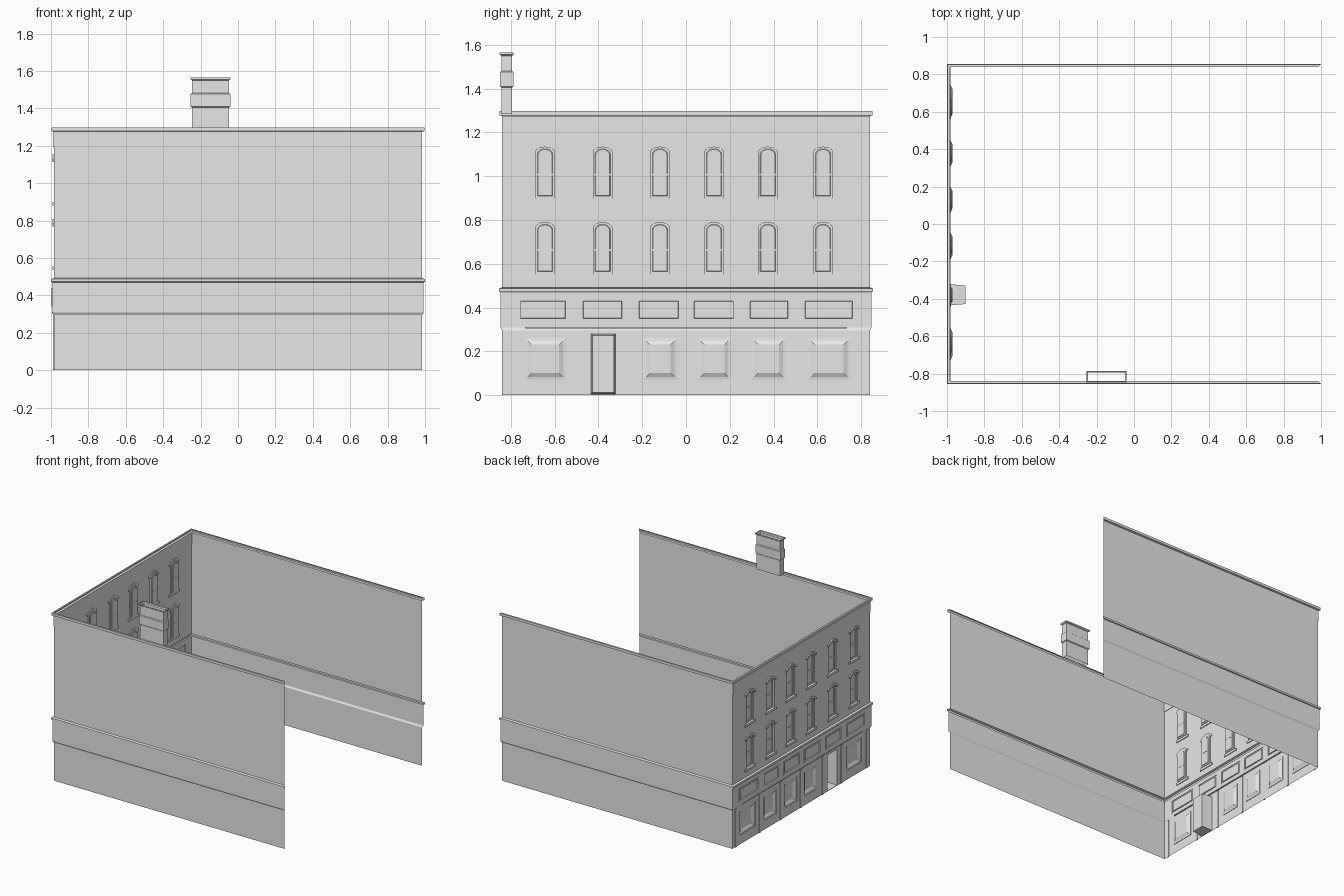
import bpy, bmesh, math
from mathutils import Vector

if "Cube" in bpy.data.objects:
    bpy.data.objects.remove(bpy.data.objects["Cube"])

HX, HY = 0.985, 0.84          # half size of the wall rectangle

GREY = bpy.data.materials.new("plain_grey")
GREY.use_nodes = True
GREY.diffuse_color = (0.8, 0.8, 0.8, 1)
GREY.node_tree.nodes["Principled BSDF"].inputs["Base Color"].default_value = (0.8, 0.8, 0.8, 1)


def finish(name, bm):
    me = bpy.data.meshes.new(name)
    bm.to_mesh(me)
    bm.free()
    me.materials.append(GREY)
    ob = bpy.data.objects.new(name, me)
    bpy.context.collection.objects.link(ob)
    return ob


def facade_point(d, y, z):
    """Point on the street facade, d measured outwards."""
    return Vector((-HX - d, y, z))


def bridge(bm, a, b):
    for i in range(len(a)):
        j = (i + 1) % len(a)
        bm.faces.new((a[i], a[j], b[j], b[i]))


def rect(y0, y1, z0, z1):
    def outline(inset):
        a, b, c, d = y0 + inset, y1 - inset, z0 + inset, z1 - inset
        return [(b, c), (a, c), (a, d), (b, d)]
    return outline


def arched(yc, half, z0, spring, rise):
    def outline(inset):
        w, low = half - inset, z0 + inset
        top = [(yc - w * math.cos(math.pi * k / 8),
                spring - inset + rise * math.sin(math.pi * k / 8)) for k in range(9)]
        return [(yc + w, low), (yc - w, low)] + top
    return outline


def wall_panel(name, d, z0, z1, openings):
    """Flat facade sheet with openings; each opening is (outline, [(inset, depth), ...])."""
    bm = bmesh.new()

    def ring(points, depth):
        return [bm.verts.new(facade_point(depth, y, z)) for y, z in points]

    def edges(vs):
        return [bm.edges.new((vs[i], vs[(i + 1) % len(vs)])) for i in range(len(vs))]

    side = HY + d
    border = edges(ring(rect(-side, side, z0, z1)(0), d))
    rims = []
    for outline, steps in openings:
        rim = ring(outline(0), d)
        border += edges(rim)
        rims.append((rim, outline, steps))
    bmesh.ops.triangle_fill(bm, use_beauty=True, use_dissolve=False,
                            edges=border, normal=(-1, 0, 0))
    for rim, outline, steps in rims:
        for inset, depth in steps:
            inner = ring(outline(inset), d + depth)
            bridge(bm, rim, inner)
            rim = inner
        bm.faces.new(rim)
    return finish(name, bm)


def add_prism(bm, points, d0, d1):
    """Closed prism of a facade outline between two depths."""
    a = [bm.verts.new(facade_point(d0, y, z)) for y, z in points]
    b = [bm.verts.new(facade_point(d1, y, z)) for y, z in points]
    bridge(bm, a, b)
    bm.faces.new(b)
    bm.faces.new(a[::-1])


def add_box(bm, y0, y1, z0, z1, d0, d1):
    add_prism(bm, rect(y0, y1, z0, z1)(0), d0, d1)


# Walls and mouldings: one profile swept round three sides, the fourth side open
profile = [(0, 0), (0, 0.295), (0.008, 0.308), (0.008, 0.47), (0.015, 0.473),
           (0.015, 0.487), (0, 0.492), (0, 1.275), (0.013, 1.278), (0.013, 1.297), (0, 1.297)]
panel_rows = (0, 2, 6)        # rows of the facade made as separate panels
corners = [(1, 1), (-1, 1), (-1, -1), (1, -1)]
bm = bmesh.new()
grid = [[bm.verts.new((sx * (HX + d), sy * (HY + d), z)) for d, z in profile]
        for sx, sy in corners]
for k in range(3):
    for i in range(len(profile) - 1):
        if not (k == 1 and i in panel_rows):
            bm.faces.new((grid[k][i], grid[k + 1][i], grid[k + 1][i + 1], grid[k][i + 1]))
finish("walls_and_mouldings", bm)

# Upper storeys with arched windows
window_y = (-0.644, -0.381, -0.119, 0.128, 0.374, 0.626)
sill_z = (0.54, 0.885)
recess = [(0, -0.01), (0.01, -0.01), (0.013, -0.014)]
openings = [(arched(y, 0.045, z + 0.014, z + 0.225, 0.025), recess)
            for z in sill_z for y in window_y]
wall_panel("upper_facade", 0, 0.492, 1.275, openings)

# Hoods, sills and sash rails
hoods, sills, rails = bmesh.new(), bmesh.new(), bmesh.new()
for z in sill_z:
    for y in window_y:
        arc = [(-1 + k / 4, math.cos((-1 + k / 4) * math.pi / 2)) for k in range(9)]
        upper = [(y + 0.062 * t, z + 0.243 + 0.026 * c) for t, c in arc]
        lower = [(y + 0.055 * t, z + 0.227 + 0.026 * c) for t, c in arc]
        add_prism(hoods, lower[::-1] + upper, -0.006, 0.008)
        add_box(sills, y - 0.064, y + 0.064, z - 0.004, z + 0.014, -0.006, 0.008)
        add_box(rails, y - 0.035, y + 0.035, z + 0.118, z + 0.128, -0.015, -0.009)
finish("window_hoods", hoods)
finish("window_sills", sills)
finish("window_sash_rails", rails)

# Sign band with framed panels
sign_spans = [(-0.767, -0.54), (-0.48, -0.283), (-0.224, -0.025),
              (0.027, 0.228), (0.283, 0.475), (0.534, 0.77)]
frame = [(0, 0.004), (0.01, 0.004), (0.012, -0.003)]
wall_panel("sign_band", 0.008, 0.308, 0.47,
           [(rect(a, b, 0.34, 0.44), frame) for a, b in sign_spans])

# Shop front: splayed windows and a deep doorway
shop_spans = [(-0.735, -0.55), (-0.195, -0.04), (0.055, 0.205), (0.3, 0.455), (0.56, 0.75)]
splay = [(0, -0.004), (0.012, -0.006), (0.03, -0.015)]
shop = [(rect(a, b, 0.07, 0.26), splay) for a, b in shop_spans]
shop.append((rect(-0.435, -0.322, 0.004, 0.28), [(0.007, -0.083)]))
wall_panel("shop_front", 0, 0, 0.295, shop)

# Pilasters between the bays and the trim strip above them
bm = bmesh.new()
for y in (-0.8, -0.49, -0.26, 0.008, 0.252, 0.507, 0.8):
    add_box(bm, y - 0.009, y + 0.009, 0, 0.295, -0.003, 0.005)
finish("pilasters", bm)
bm = bmesh.new()
add_box(bm, -0.735, 0.735, 0.304, 0.31, -0.003, 0.01)
finish("shop_trim", bm)

# Plain band under the roof cornice
bm = bmesh.new()
add_box(bm, -HY, HY, 1.193, 1.276, -0.003, 0.005)
finish("cornice_band", bm)

# Chimney: open stack with a collar and a cap
stack = [(0, 1.285), (0, 1.405), (0.006, 1.41), (0.006, 1.476), (0, 1.481),
         (0, 1.55), (0.008, 1.555), (0.008, 1.565)]
bm = bmesh.new()
rings = [[bm.verts.new((-0.147 + sx * (0.1 + d), -0.819 + sy * (0.024 + d), z))
          for sx, sy in corners] for d, z in stack]
for a, b in zip(rings, rings[1:]):
    bridge(bm, a, b)
finish("chimney", bm)
